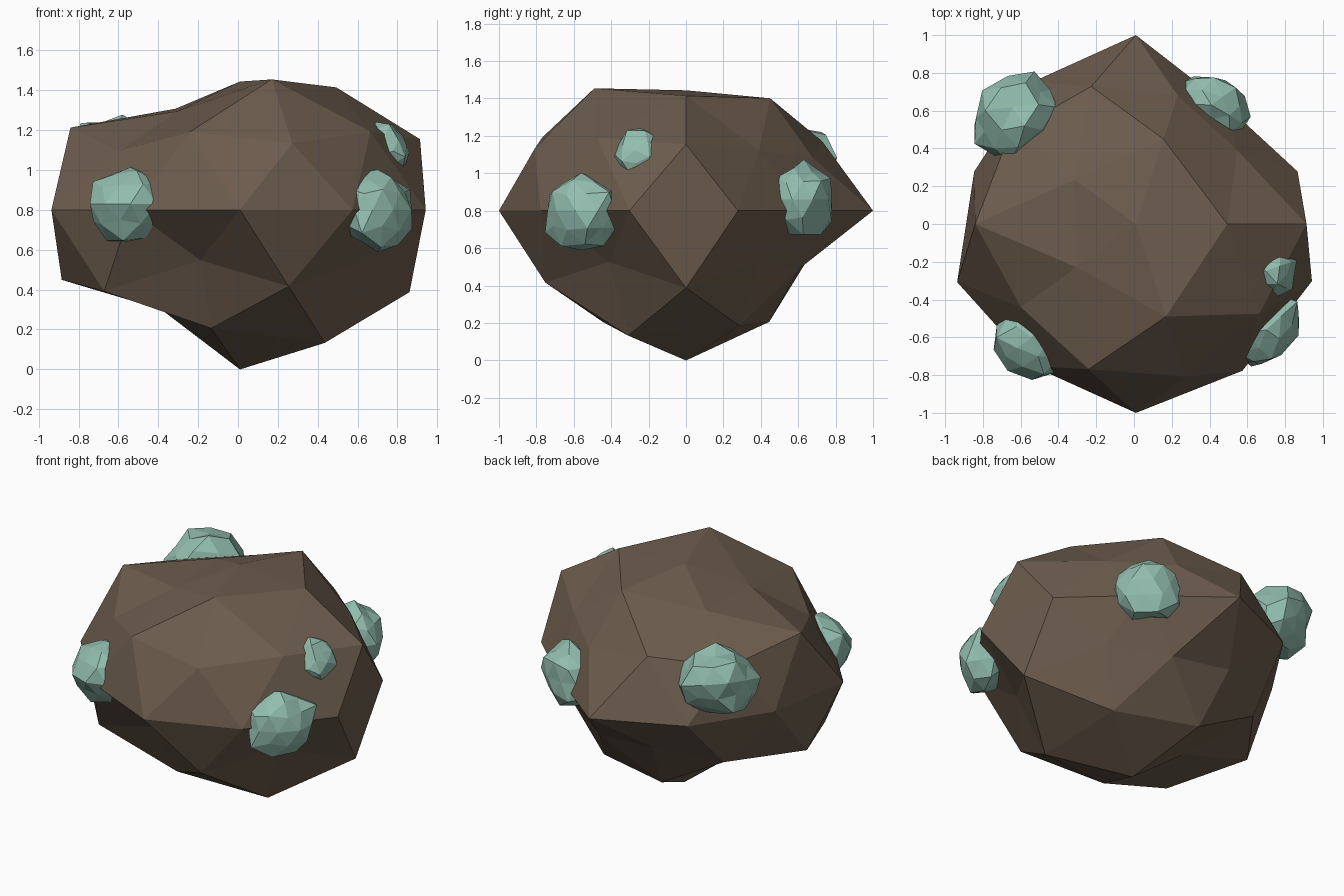
import bpy, bmesh, math, random
from mathutils import Vector, Euler

cube = bpy.data.objects.get("Cube")
if cube:
    bpy.data.objects.remove(cube)


def material(name, color):
    mat = bpy.data.materials.new(name)
    mat.use_nodes = True
    mat.diffuse_color = (*color, 1)
    mat.node_tree.nodes["Principled BSDF"].inputs["Base Color"].default_value = (*color, 1)
    return mat


def ring_order(vert):
    """Sort key: from the top ring down, then counter-clockwise from +x."""
    azimuth = round(math.degrees(math.atan2(vert.co.y, vert.co.x))) % 360
    return -round(vert.co.z, 2), azimuth


def faceted_ball(name, mat, reach, scale, center, turn=(0, 0, 0)):
    """Low-poly ball whose vertices are pushed in or out by the reach values."""
    bm = bmesh.new()
    bmesh.ops.create_icosphere(bm, subdivisions=2, radius=1)
    rotation = Euler([math.radians(a) for a in turn]).to_matrix()
    for vert, r in zip(sorted(bm.verts, key=ring_order), reach):
        vert.co = rotation @ (vert.co * r * Vector(scale)) + Vector(center)
    mesh = bpy.data.meshes.new(name)
    bm.to_mesh(mesh)
    bm.free()
    mesh.materials.append(mat)
    obj = bpy.data.objects.new(name, mesh)
    bpy.context.collection.objects.link(obj)
    return obj


brown = material("brown stone", (0.15, 0.107, 0.074))
mint = material("mint mineral", (0.29, 0.51, 0.43))

# Boulder: reach of every vertex, ring by ring from the top
rings = [
    [.82],
    [.92, .9, .76, .74, .98],
    [.78, .9, 1, .95, .95],
    [1.01, .8, .92, .84, .95],
    [.9, .79, 1, .93, .9, .995, .93, 1, .96, .98],
    [.75, .76, 1, .72, .78],
    [1, .75, .85, .99, .93],
    [.92, .89, .75, .89, 1],
    [1.02],
]
faceted_ball("boulder", brown, sum(rings, []), (1, 1, .785), (.01, 0, .8))

# Mineral lumps set into the boulder: name, center, radii, turn
lumps = [
    ("front_left_lump", (-.54, -.6, .83), (.22, .22, .21), (0, 0, 0)),
    ("front_right_lump", (.7, -.56, .8), (.17, .24, .21), (0, 0, -35)),
    ("small_upper_lump", (.74, -.24, 1.1), (.13, .16, .15), (35, -25, 0)),
    ("back_right_lump", (.41, .63, .86), (.22, .16, .21), (0, 0, -30)),
    ("back_left_lump", (-.64, .57, 1.06), (.26, .22, .22), (20, 0, 50)),
]
random.seed(4)
for name, center, radii, turn in lumps:
    reach = [random.uniform(.82, 1.06) for _ in range(42)]
    faceted_ball(name, mint, reach, radii, center, turn)
